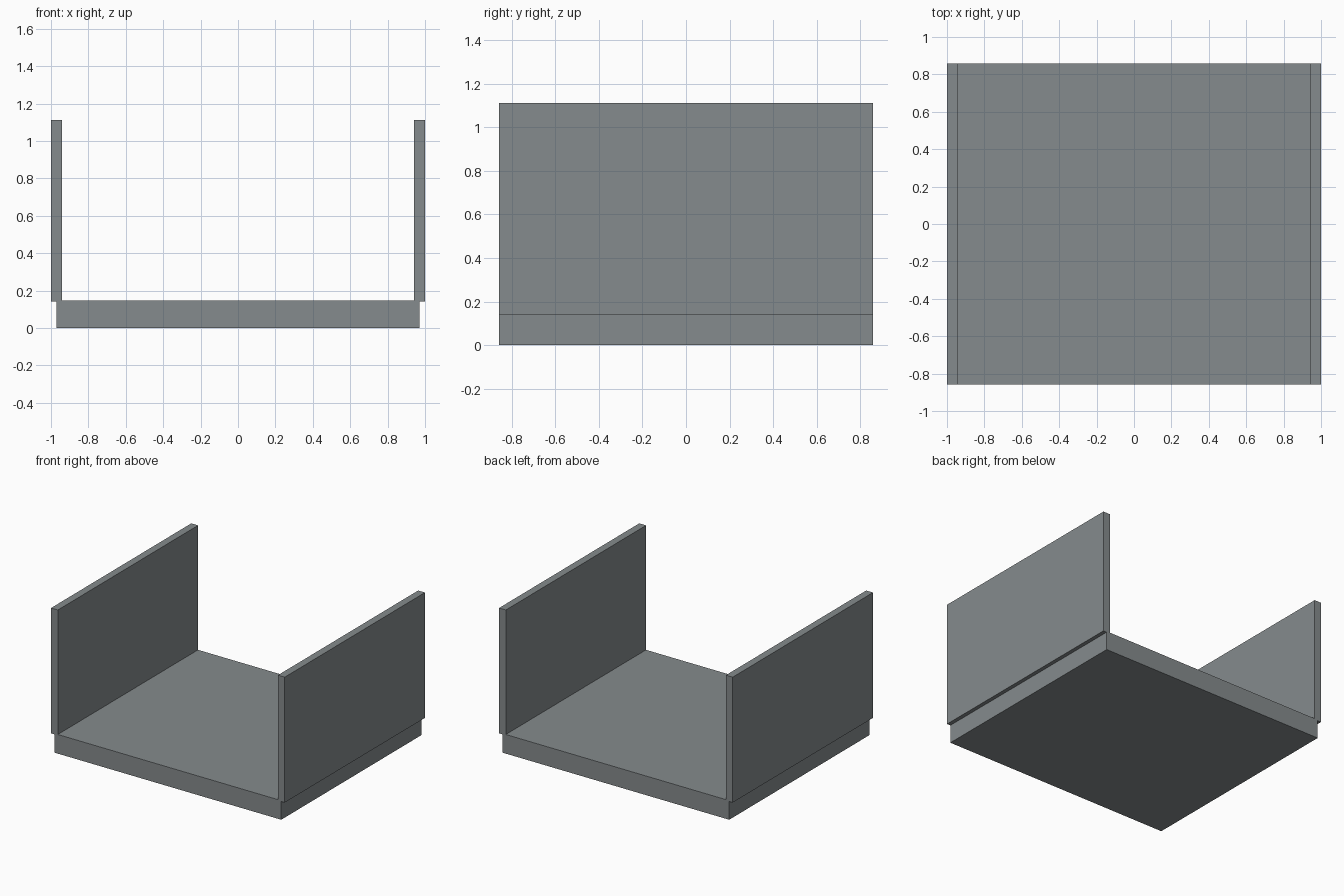
import bpy

if "Cube" in bpy.data.objects:
    bpy.data.objects.remove(bpy.data.objects["Cube"])

DEPTH = 1.714

# Dark, slightly cool grey shared by all parts
grey = bpy.data.materials.new("dark_grey")
grey.diffuse_color = (0.235, 0.258, 0.266, 1.0)
grey.use_nodes = True
grey.node_tree.nodes["Principled BSDF"].inputs["Base Color"].default_value = grey.diffuse_color


def box(name, x0, x1, z0, z1):
    """Add a full-depth box spanning the given x and z ranges."""
    bpy.ops.mesh.primitive_cube_add(size=1, location=((x0 + x1) / 2, 0, (z0 + z1) / 2))
    obj = bpy.context.object
    obj.name = name
    obj.scale = (x1 - x0, DEPTH, z1 - z0)
    bpy.ops.object.transform_apply(location=True, rotation=False, scale=True)
    obj.data.materials.append(grey)
    return obj


# Thick floor slab, slightly narrower than the walls
box("floor_slab", -0.97, 0.97, 0.0, 0.148)

# Right wall overlapping the slab edge, mirrored to the left side
walls = box("side_walls", 0.942, 1.0, 0.141, 1.111)
mirror = walls.modifiers.new("mirror_left", 'MIRROR')
mirror.use_axis = (True, False, False)
